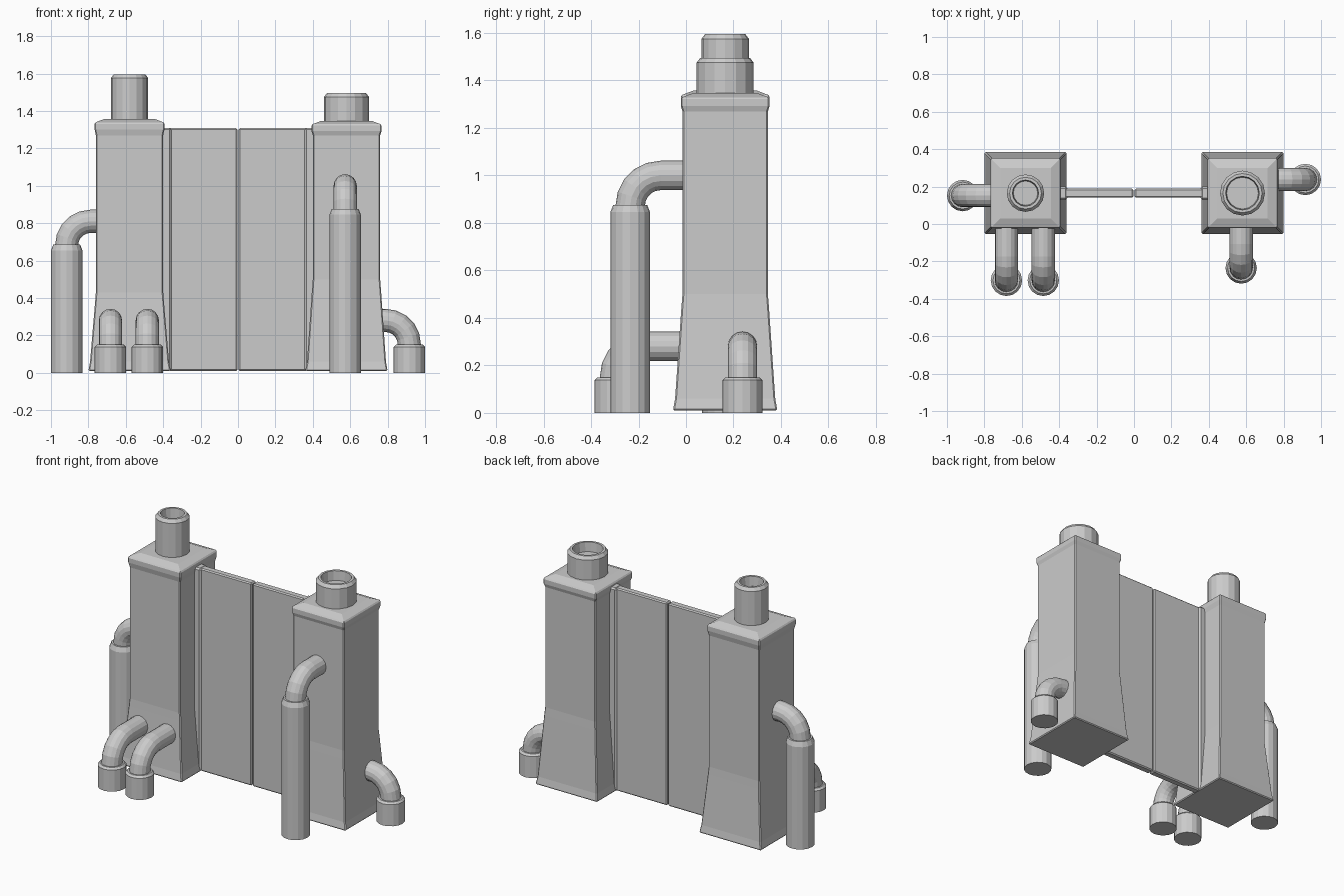
import bpy, bmesh
from math import pi, sin, cos, sqrt
from mathutils import Vector

if "Cube" in bpy.data.objects:
    bpy.data.objects.remove(bpy.data.objects["Cube"])

CY = 0.165  # depth centre line of towers and gate


def mesh_object(name, bm):
    bmesh.ops.recalc_face_normals(bm, faces=bm.faces)
    me = bpy.data.meshes.new(name)
    bm.to_mesh(me)
    bm.free()
    ob = bpy.data.objects.new(name, me)
    bpy.context.collection.objects.link(ob)
    return ob


def skin(name, rings):
    """Bridge equal-length point rings and cap both ends."""
    bm = bmesh.new()
    vs = [[bm.verts.new(p) for p in r] for r in rings]
    n = len(vs[0])
    for a, b in zip(vs, vs[1:]):
        for i in range(n):
            j = (i + 1) % n
            bm.faces.new((a[i], a[j], b[j], b[i]))
    bm.faces.new(vs[0])
    bm.faces.new(vs[-1])
    return mesh_object(name, bm)


def lathe(name, x, y, profile, sides=16, phase=0.0):
    """Profile is a list of (radius, z)."""
    return skin(name, [[(x + r * cos(phase + 2 * pi * i / sides),
                         y + r * sin(phase + 2 * pi * i / sides), z)
                        for i in range(sides)] for r, z in profile])


def bevel(ob, width):
    m = ob.modifiers.new("bevel", 'BEVEL')
    m.width = width
    m.segments = 1
    m.limit_method = 'ANGLE'
    m.angle_limit = 1.0


def box(name, x0, x1, y0, y1, z0, z1, bev):
    ob = skin(name, [[(x0, y0, z), (x1, y0, z), (x1, y1, z), (x0, y1, z)]
                     for z in (z0, z1)])
    bevel(ob, bev)


def tower(side, x, waist, top):
    # flared square body with a low hipped cap
    prof = [(0.22, 0.01), (0.211, 0.06), (0.184, waist - 0.05), (0.18, waist),
            (0.18, 1.27), (0.187, top - 0.05), (0.187, top - 0.015), (0.135, top + 0.005)]
    ob = lathe(side + "_tower", x, CY, [(h * sqrt(2), z) for h, z in prof], 4, pi / 4)
    bevel(ob, 0.006)


def chimney(side, x, r, top):
    # short stack with chamfered rim and recessed mouth
    lathe(side + "_chimney", x, CY,
          [(r, 1.32), (r, top - 0.02), (r - 0.015, top), (r - 0.03, top), (r - 0.035, top - 0.06)])


def pipe(name, x, y, sleeve_top, chamfer, bend_z, direction, reach):
    # thick sleeve standing on the ground
    lathe(name + "_sleeve", x, y, [(0.084, 0.0), (0.084, sleeve_top - chamfer),
                                   (0.072, sleeve_top)])
    # thinner elbow that turns into the tower
    d, up = Vector(direction), Vector((0, 0, 1))
    side = d.cross(up)
    base, bend, rad = Vector((x, y, 0)), 0.128, 0.062
    path = [(base + up * (sleeve_top - 0.03), up)]
    for i in range(6):
        a = pi / 2 * i / 5
        path.append((base + d * bend * (1 - cos(a)) + up * (bend_z - bend + bend * sin(a)),
                     up * cos(a) + d * sin(a)))
    path.append((base + d * reach + up * bend_z, d))
    rings = []
    for p, t in path:
        n = side.cross(t)
        rings.append([p + (side * cos(2 * pi * k / 16) + n * sin(2 * pi * k / 16)) * rad
                      for k in range(16)])
    skin(name + "_elbow", rings)


# Towers and chimneys
tower("left", -0.58, 0.43, 1.352)
tower("right", 0.58, 0.50, 1.342)
chimney("left", -0.58, 0.10, 1.595)
chimney("right", 0.58, 0.12, 1.495)

# Gate posts and the two door panels
for s, side in ((-1, "left"), (1, "right")):
    a, b = sorted((s * 0.42, s * 0.356))
    box(side + "_gate_post", a, b, CY - 0.036, CY + 0.036, 0.01, 1.31, 0.01)
    a, b = sorted((s * 0.37, s * 0.003))
    box(side + "_gate_panel", a, b, CY - 0.024, CY + 0.024, 0.01, 1.308, 0.007)

# Pipes
pipe("left_side_pipe", -0.916, 0.152, 0.685, 0.03, 0.81, (1, 0, 0), 0.18)
pipe("right_front_pipe", 0.573, -0.235, 0.875, 0.03, 1.0, (0, 1, 0), 0.25)
pipe("right_side_pipe", 0.916, 0.238, 0.15, 0.012, 0.28, (-1, 0, 0), 0.18)
for i, x in enumerate((-0.682, -0.485)):
    pipe("left_front_pipe_%d" % (i + 1), x, -0.301, 0.15, 0.012, 0.28, (0, 1, 0), 0.32)
